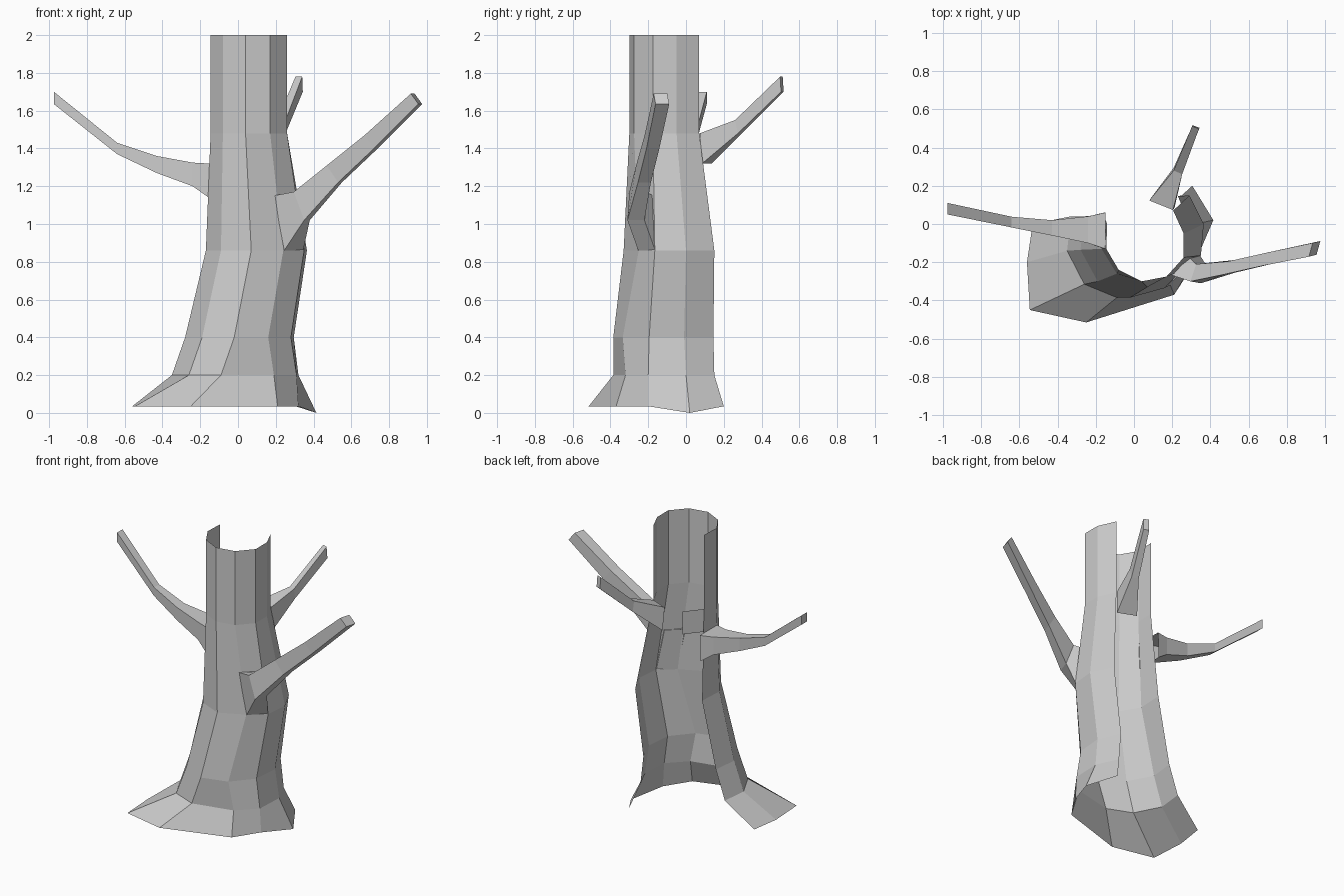
import bpy
from mathutils import Vector

cube = bpy.data.objects.get("Cube")
if cube:
    bpy.data.objects.remove(cube, do_unlink=True)

bark = bpy.data.materials.new("grey_bark")
bark.use_nodes = True
bark_colour = (0.6, 0.6, 0.6, 1)
bark.diffuse_color = bark_colour
bark.node_tree.nodes["Principled BSDF"].inputs["Base Color"].default_value = bark_colour


def add_mesh(name, verts, faces):
    mesh = bpy.data.meshes.new(name)
    mesh.from_pydata(verts, [], faces)
    mesh.materials.append(bark)
    mesh.update()
    obj = bpy.data.objects.new(name, mesh)
    bpy.context.collection.objects.link(obj)
    return obj


def loft(name, rings, closed=False):
    """Skin matching rings of points; closed rings also get an end cap."""
    count = len(rings[0])
    verts = [point for ring in rings for point in ring]
    faces = []
    for low in range(len(rings) - 1):
        for col in range(count if closed else count - 1):
            after = (col + 1) % count
            a, b = low * count, (low + 1) * count
            faces.append((a + col, a + after, b + after, b + col))
    if closed:
        faces.append(tuple(range(len(verts) - count, len(verts))))
    return add_mesh(name, verts, faces)


def branch(name, sections):
    """Four-sided limb; each section is top point, bottom point, half-width vector."""
    rings = []
    for top, bottom, side in sections:
        top, bottom, side = Vector(top), Vector(bottom), Vector((*side, 0))
        rings.append([top + side, top - side, bottom - side, bottom + side])
    return loft(name, rings, closed=True)


# Hollow trunk: open rings running from the left rear edge round the front
def level(z, *points):
    return [(x, y, z) for x, y in points]


foot = level(0.035, (-.53, 0), (-.56, -.2), (-.545, -.45), (-.25, -.515),
             (.21, -.37), (.32, -.2), (.415, .02), (.305, .2))
foot[6] = (.415, .02, 0)
flare = level(.2, (-.33, .04), (-.35, -.14), (-.26, -.315), (-.09, -.385),
              (.19, -.32), (.31, -.2), (.32, 0), (.25, .15))
lower = level(.4, (-.26, .04), (-.28, -.135), (-.19, -.3), (-.02, -.385),
              (.16, -.335), (.28, -.195), (.295, -.01), (.23, .145))
waist = level(.86, (-.16, .05), (-.17, -.13), (-.09, -.26), (.07, -.33),
              (.24, -.25), (.35, -.165), (.365, 0), (.29, .15))
neck = level(1.48, (-.14, 0), (-.145, -.13), (-.08, -.24), (.04, -.3),
             (.17, -.275), (.26, -.175), (.26, -.05), (.205, .07))
rim = [(x, y, 2) for x, y, z in neck]
loft("trunk", [foot, flare, lower, waist, neck, rim])

# Small bark flap beside the rear opening
flap = [(-.14, 0), (-.05, .11)]
loft("bark_flap", [level(1.48, *flap), level(1.32, *flap)])

# Limbs, each from its root to its cut tip
branch("right_branch", [
    ((-.15, -.035, 1.32), (-.155, -.035, 1.14), (0, .095)),
    ((-.24, -.03, 1.325), (-.24, -.03, 1.2), (0, .07)),
    ((-.43, -.02, 1.36), (-.43, -.02, 1.27), (0, .04)),
    ((-.64, .01, 1.43), (-.64, .01, 1.37), (0, .028)),
    ((-.975, .08, 1.7), (-.975, .08, 1.635), (0, .03)),
])
branch("left_branch", [
    ((.24, -.22, 1.15), (.295, -.208, .86), (-.05, -.045)),
    ((.31, -.255, 1.17), (.365, -.265, 1.02), (-.015, -.045)),
    ((.48, -.23, 1.31), (.54, -.22, 1.22), (-.01, -.034)),
    ((.68, -.185, 1.47), (.73, -.175, 1.4), (-.01, -.034)),
    ((.925, -.135, 1.69), (.965, -.125, 1.635), (-.01, -.036)),
])
branch("rear_branch", [
    ((.142, .098, 1.48), (.15, .11, 1.32), (.062, -.025)),
    ((.23, .27, 1.55), (.23, .285, 1.48), (.022, -.01)),
    ((.322, .505, 1.78), (.325, .51, 1.7), (.018, -.007)),
])
